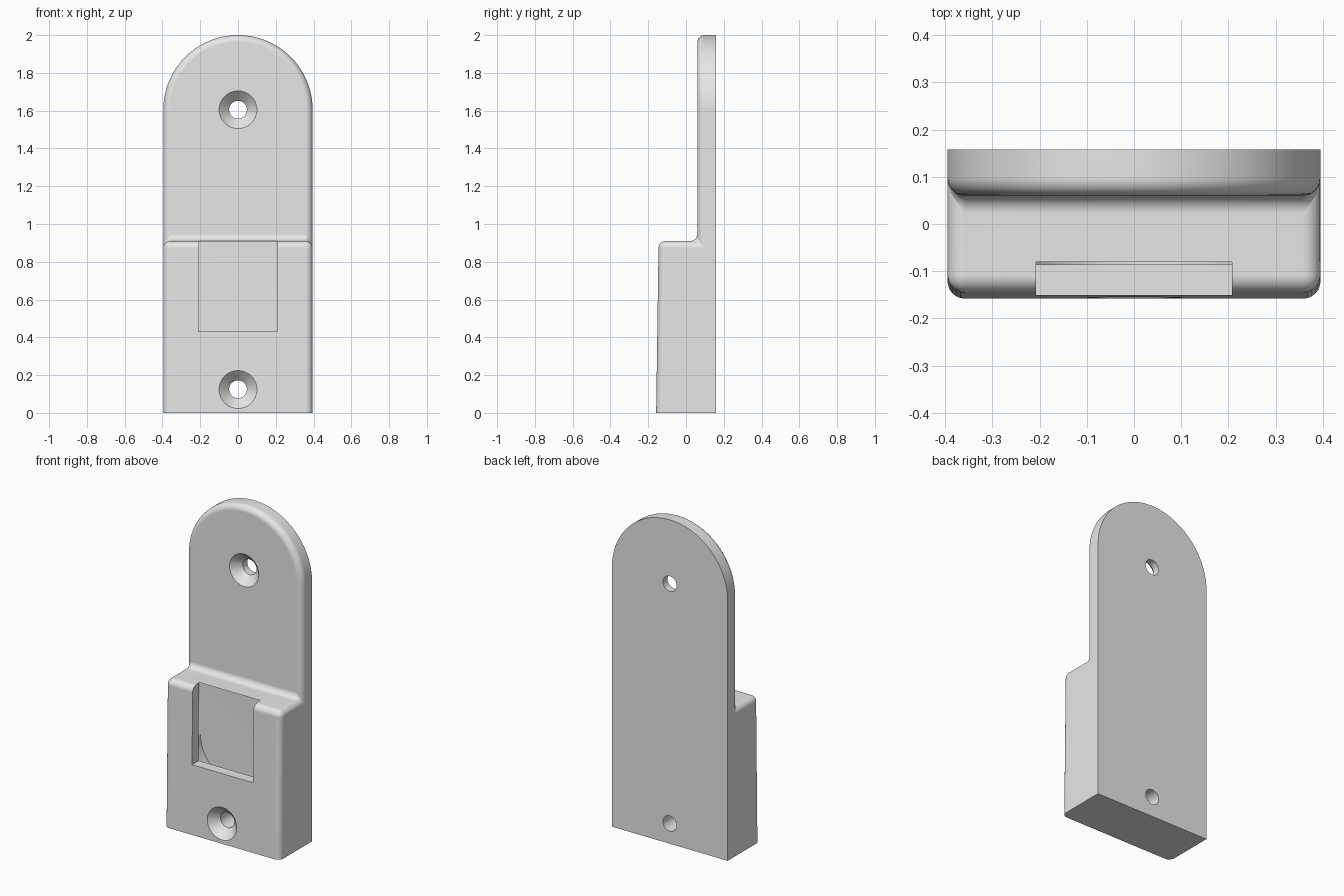
import bpy, bmesh, math

if "Cube" in bpy.data.objects:
    bpy.data.objects.remove(bpy.data.objects["Cube"])

HALF, BACK, PLATE_Y = 0.395, 0.158, 0.06     # half width, back plane, plate front
ARCH_Z, LEDGE_Z = 1.605, 0.91

grey = bpy.data.materials.new("light grey")
grey.diffuse_color = (0.8, 0.8, 0.8, 1)
grey.use_nodes = True
grey.node_tree.nodes["Principled BSDF"].inputs["Base Color"].default_value = grey.diffuse_color


def to_object(name, bm):
    bmesh.ops.recalc_face_normals(bm, faces=bm.faces)
    mesh = bpy.data.meshes.new(name)
    bm.to_mesh(mesh)
    bm.free()
    mesh.materials.append(grey)
    ob = bpy.data.objects.new(name, mesh)
    bpy.context.collection.objects.link(ob)
    return ob


def arc(radius, zc, start, end, n):
    return [(radius * math.cos(start + (end - start) * i / n),
             zc + radius * math.sin(start + (end - start) * i / n)) for i in range(n + 1)]


def prism(name, outline, y0, y1, rounding=0):
    """Outline in x/z, extruded along y, with optional rounded rims."""
    bm = bmesh.new()
    rings = [[bm.verts.new((x, y, z)) for x, z in outline] for y in (y0, y1)]
    caps = [bm.faces.new(r) for r in rings]
    n = len(outline)
    for i in range(n):
        j = (i + 1) % n
        bm.faces.new((rings[0][i], rings[0][j], rings[1][j], rings[1][i]))
    if rounding:
        rims = [e for f in caps for e in f.edges]
        bmesh.ops.bevel(bm, geom=rims, offset=rounding, segments=5, profile=0.5,
                        affect='EDGES', clamp_overlap=False)
    return to_object(name, bm)


def lathe(name, z, profile, n=48):
    """Closed solid turned around the y axis; profile is (radius, y)."""
    bm = bmesh.new()
    rings = [[bm.verts.new((r * math.cos(math.tau * i / n), y, z + r * math.sin(math.tau * i / n)))
              for i in range(n)] for r, y in profile]
    for a, b in zip(rings, rings[1:]):
        for i in range(n):
            j = (i + 1) % n
            bm.faces.new((a[i], a[j], b[j], b[i]))
    bm.faces.new(rings[0])
    bm.faces.new(rings[-1])
    return to_object(name, bm)


# Body: arched back plate with a thicker, slightly tapered block at its foot
bm = bmesh.new()
V = lambda x, y, z: bm.verts.new((x, y, z))
outline = arc(HALF, ARCH_Z, 0, math.pi, 64)
rear = [V(x, BACK, z) for x, z in outline]
front = [V(x, PLATE_Y, z) for x, z in outline]
foot, inner, lip, toe = ([V(s * HALF, y, z) for s in (1, -1)] for y, z in (
    (BACK, 0), (PLATE_Y, LEDGE_Z), (-0.145, LEDGE_Z), (-0.158, 0)))
bm.faces.new(rear + [foot[1], foot[0]])
bm.faces.new(front + [inner[1], inner[0]])
for a, b in ((inner, lip), (lip, toe), (toe, foot)):
    bm.faces.new((a[0], a[1], b[1], b[0]))
for s, k in ((0, 0), (1, -1)):
    bm.faces.new((rear[k], front[k], inner[s], lip[s], toe[s], foot[s]))
for i in range(len(front) - 1):
    bm.faces.new((rear[i], rear[i + 1], front[i + 1], front[i]))
bmesh.ops.recalc_face_normals(bm, faces=bm.faces)
# Round all front edges and the ledge, leaving back and bottom sharp
pairs = list(zip(front, front[1:])) + [(inner[0], inner[1]), (lip[0], lip[1])]
for s, k in ((0, 0), (1, -1)):
    pairs += [(front[k], inner[s]), (inner[s], lip[s]), (lip[s], toe[s])]
bmesh.ops.bevel(bm, geom=[bm.edges.get(p) for p in pairs], offset=0.037, segments=6,
                profile=0.5, affect='EDGES', clamp_overlap=False)
body = to_object("holder_body", bm)

# Cutters: tongue pocket with round bottom, front window, countersunk screw holes
pocket = arc(0.265, 0.55, math.pi, math.tau, 48) + [(0.265, 1.2), (-0.265, 1.2)]
w = 0.208
cutters = [
    prism("pocket_cutter", pocket, -0.086, 0.01, 0.022),
    prism("window_cutter", [(-w, 0.43), (w, 0.43), (w, 1.15), (-w, 1.15)], -0.3, -0.08),
]
for name, z, y in (("upper", 1.605, PLATE_Y), ("lower", 0.125, -0.156)):
    cutters.append(lathe(name + "_screw_cutter", z, [
        (0.12, y - 0.02), (0.1, y), (0.047, y + 0.053), (0.047, 0.3)]))
for c in cutters:
    c.hide_render = True
    mod = body.modifiers.new(c.name, 'BOOLEAN')
    mod.operation, mod.solver, mod.object = 'DIFFERENCE', 'EXACT', c

# Bake the cuts and drop the cutters
bpy.context.view_layer.update()
result = bpy.data.meshes.new_from_object(
    body.evaluated_get(bpy.context.evaluated_depsgraph_get()))
body.modifiers.clear()
body.data = result
for c in cutters:
    bpy.data.objects.remove(c)

# Smooth the rounded parts, keep real edges sharp
bpy.context.view_layer.objects.active = body
body.select_set(True)
bpy.ops.object.shade_smooth_by_angle(angle=math.radians(30))
body.modifiers.new("even_shading", 'WEIGHTED_NORMAL').keep_sharp = True
